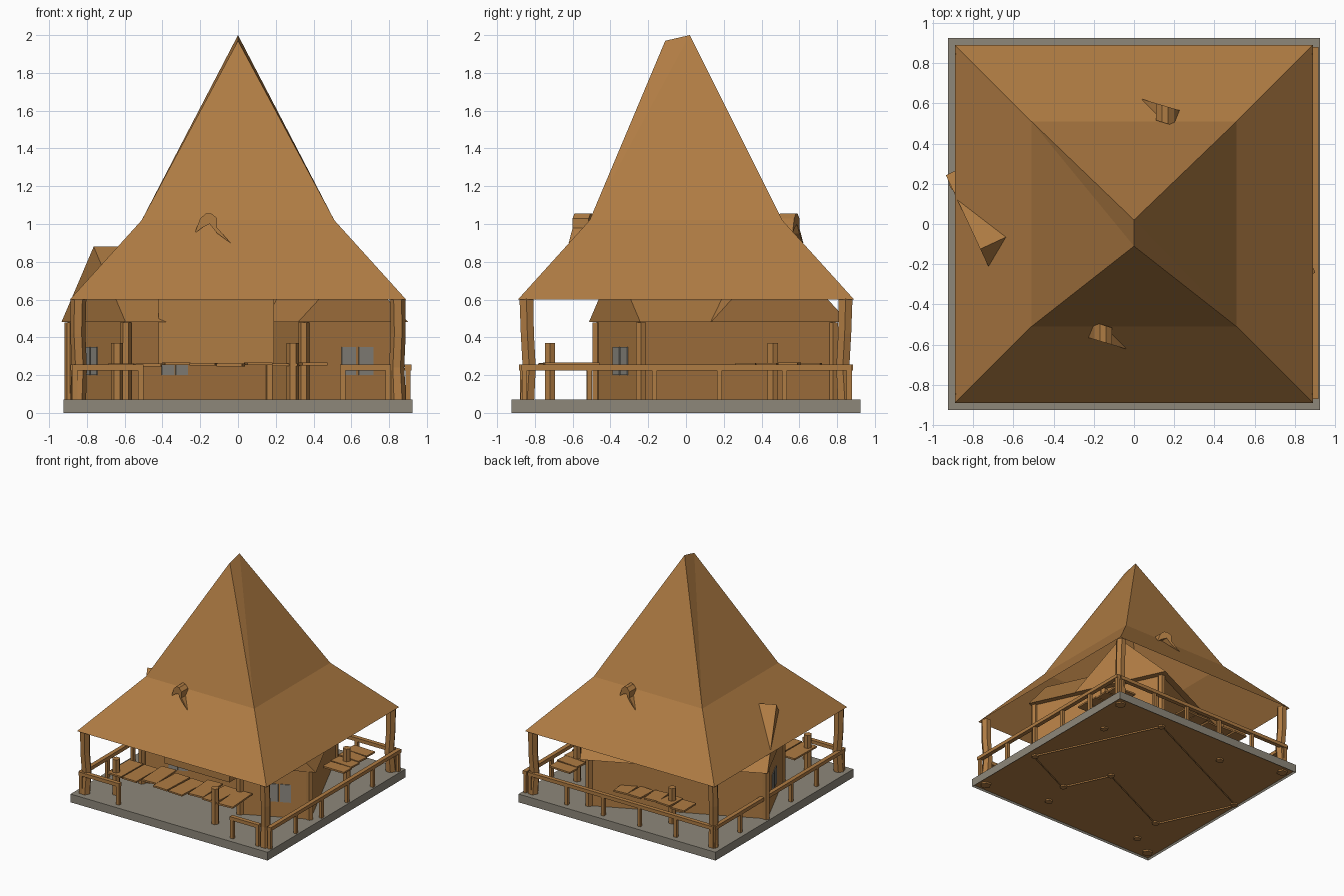
import bpy, bmesh, math, random
from mathutils import Matrix, Vector

if "Cube" in bpy.data.objects:
    bpy.data.objects.remove(bpy.data.objects["Cube"])
random.seed(4)

def material(name, rgb):
    m = bpy.data.materials.new(name)
    m.diffuse_color = (*rgb, 1)
    m.use_nodes = True
    m.node_tree.nodes["Principled BSDF"].inputs["Base Color"].default_value = m.diffuse_color
    return m

WOOD = material("warm brown wood", (0.43, 0.2, 0.056))
STONE = material("grey stone", (0.27, 0.245, 0.195))
GLASS = material("window grey", (0.27, 0.255, 0.225))
TURN = Matrix.Rotation(math.radians(25), 4, 'Z')   # the house stands turned under the big roof

def mesh(name, verts, faces, mats=(WOOD,), turn=False):
    me = bpy.data.meshes.new(name)
    me.from_pydata(verts, [], faces)
    for m in mats:
        me.materials.append(m)
    ob = bpy.data.objects.new(name, me)
    bpy.context.collection.objects.link(ob)
    bm = bmesh.new()
    bm.from_mesh(me)
    bmesh.ops.recalc_face_normals(bm, faces=bm.faces)
    if turn:
        bm.transform(TURN)
    bm.to_mesh(me)
    bm.free()
    return ob

def box(name, x0, x1, y0, y1, z0, z1, mat=WOOD, turn=False, spin=0):
    v = [(x, y, z) for z in (z0, z1) for x, y in ((x0, y0), (x1, y0), (x1, y1), (x0, y1))]
    if spin:
        c = Vector(((x0 + x1) / 2, (y0 + y1) / 2, 0))
        r = Matrix.Rotation(spin, 3, 'Z')
        v = [tuple(c + r @ (Vector(p) - c)) for p in v]
    f = [(0, 3, 2, 1), (4, 5, 6, 7)] + [(i, (i + 1) % 4, (i + 1) % 4 + 4, i + 4) for i in range(4)]
    return mesh(name, v, f, (mat,), turn)

def prism(name, outline, axis, a, b, caps=True, turn=False):
    """Extrude a 2D outline (first coordinate, z) along axis x or y, or (x, y) along z."""
    def put(p, t):
        return {'x': (t, p[0], p[1]), 'y': (p[0], t, p[1]), 'z': (p[0], p[1], t)}[axis]
    n = len(outline)
    v = [put(p, t) for t in (a, b) for p in outline]
    f = [(i, (i + 1) % n, (i + 1) % n + n, i + n) for i in range(n)]
    if caps:
        f += [tuple(range(n)), tuple(range(n, 2 * n))]
    return mesh(name, v, f, (WOOD,), turn)

def post(name, rings, sides=6):
    """Stack of rings (x, y, z, radius), closed at both ends."""
    v = [(x + r * math.cos(2 * math.pi * k / sides), y + r * math.sin(2 * math.pi * k / sides), z)
         for x, y, z, r in rings for k in range(sides)]
    f = [(j * sides + k, j * sides + (k + 1) % sides, (j + 1) * sides + (k + 1) % sides, (j + 1) * sides + k)
         for j in range(len(rings) - 1) for k in range(sides)]
    f += [tuple(range(sides)), tuple(range(len(v) - sides, len(v)))]
    return mesh(name, v, f)

# Stone platform with a wooden underside, which the walls and posts just break through
base = box("platform", -.925, .925, -.925, .925, 0, .07, STONE)
base.data.materials.append(WOOD)
bm = bmesh.new()
bm.from_mesh(base.data)
bottom = [f for f in bm.faces if f.normal.z < -.5]
bmesh.ops.inset_region(bm, faces=bottom, thickness=.012, depth=-.015)
for f in bm.faces:
    f.material_index = 1 if f.normal.z < -.5 and f.calc_center_median().z > .01 else 0
bm.to_mesh(base.data)
bm.free()

# Big flared roof with a short sloping ridge
def square(r, z):
    return [(-r, -r, z), (r, -r, z), (r, r, z), (-r, r, z)]
verts = square(.89, .6) + square(.51, 1.02) + [(0, -.11, 1.97), (0, .02, 2.0)]
faces = [(i, (i + 1) % 4, (i + 1) % 4 + 4, i + 4) for i in range(4)]
faces += [(4, 5, 8), (5, 6, 9), (5, 9, 8), (6, 7, 9), (7, 4, 8), (7, 8, 9)]
mesh("big_roof", verts, faces)

# Small bent dormers on the front and back slopes, each a little askew
chevron = [(-.23, .95), (-.2, 1.03), (-.17, 1.055), (-.14, 1.055), (-.11, 1.03), (-.11, .98),
           (-.04, .9), (-.11, .95), (-.15, 1.0), (-.19, .98)]
for side, s in (("front", 1), ("back", -1)):
    dormer = prism(side + "_dormer", [(x * s, z) for x, z in chevron], 'y', -.585 * s, -.5 * s)
    for v in dormer.data.vertices:
        v.co.y -= s * .3 * (v.co.x * s + .16)

# L-shaped house walls and two gabled roofs
plan = [(-.735, -.15), (.12, -.15), (.12, -.58), (.67, -.58), (.67, .56), (-.735, .56)]
prism("house_walls", plan, 'z', .002, .482, caps=False, turn=True)
prism("main_house_roof", [(-.19, .48), (.21, .88), (.615, .48)], 'x', -.745, .72, turn=True)
prism("wing_roof", [(.07, .48), (.395, .8), (.715, .48)], 'y', -.6, .2, turn=True)

# Corner posts of the house
for i, (u, v) in enumerate(plan):
    c = TURN @ Vector((u * .985, v * .985, 0))
    post(f"house_post_{i}", [(c.x, c.y, .002, .03), (c.x, c.y, .479, .03)])

# Window panes as thin plates
for u in (.375, .475):
    box("wing_window", u - .042, u + .042, -.586, -.579, .2, .35, GLASS, True)
for u in (-.48, -.40):
    box("front_window", u - .036, u + .036, -.156, -.149, .2, .34, GLASS, True)
for v in (.22, .31):
    box("gable_window", -.741, -.734, v - .039, v + .039, .2, .35, GLASS, True)

# Entrance screen above the front deck, with a side panel
box("entrance_screen", -.42, .18, -.385, -.365, .26, .68)
box("entrance_side", .18, .19, -.385, -.1, .26, .68)

# Bent corner columns carrying the eaves
for sx in (-1, 1):
    for sy in (-1, 1):
        post("corner_column", [(sx * .85, sy * .845, .002, .044), (sx * .84, sy * .83, .24, .04),
                               (sx * .848, sy * .84, .42, .04), (sx * .845, sy * .845, .605, .042)])

# Railings: (axis, fixed position, start, end)
def railing(name, axis, fixed, a, b):
    n = max(1, round((b - a) / .34))
    def bar(part, lo, hi, half, z0, z1):
        if axis == 'x':
            box(part, lo, hi, fixed - half, fixed + half, z0, z1)
        else:
            box(part, fixed - half, fixed + half, lo, hi, z0, z1)
    bar(name + "_rail", a, b, .018, .225, .255)
    for i in range(n + 1):
        t = a + .015 + (b - a - .03) * i / n
        bar(name + "_baluster", t - .014, t + .014, .013, .07, .226)

railing("front_left", 'x', -.865, -.88, -.5)
railing("front_right", 'x', -.865, .54, .81)
railing("back", 'x', .865, -.87, .87)
railing("right", 'y', .9, -.87, .88)
railing("left", 'y', -.868, -.87, .87)

# Loose plank decks
def deck(name, axis, a, b, lo, hi, count):
    step = (b - a) / count
    for i in range(count):
        p, q = a + i * step + .005, a + (i + 1) * step - .005
        d, z = random.uniform(-.03, .03), .25 + random.uniform(-.004, .004)
        spin = random.uniform(-.1, .1)
        if axis == 'x':
            box(name + "_plank", p, q, lo + d, hi + d, z, z + .014, spin=spin)
        else:
            box(name + "_plank", lo + d / 2, hi + d / 2, p, q, z, z + .014, spin=spin)

deck("front_deck", 'x', -.69, .47, -.76, -.47, 8)
deck("back_deck", 'x', -.53, .14, .59, .76, 5)
deck("right_deck", 'y', .26, .72, .6, .8, 4)

# Short posts standing through the decks
for x, y in ((.29, -.72), (-.64, -.72), (-.34, .67), (.7, .46)):
    post("deck_post", [(x, y, .002, .032), (x, y, .37, .032)])
